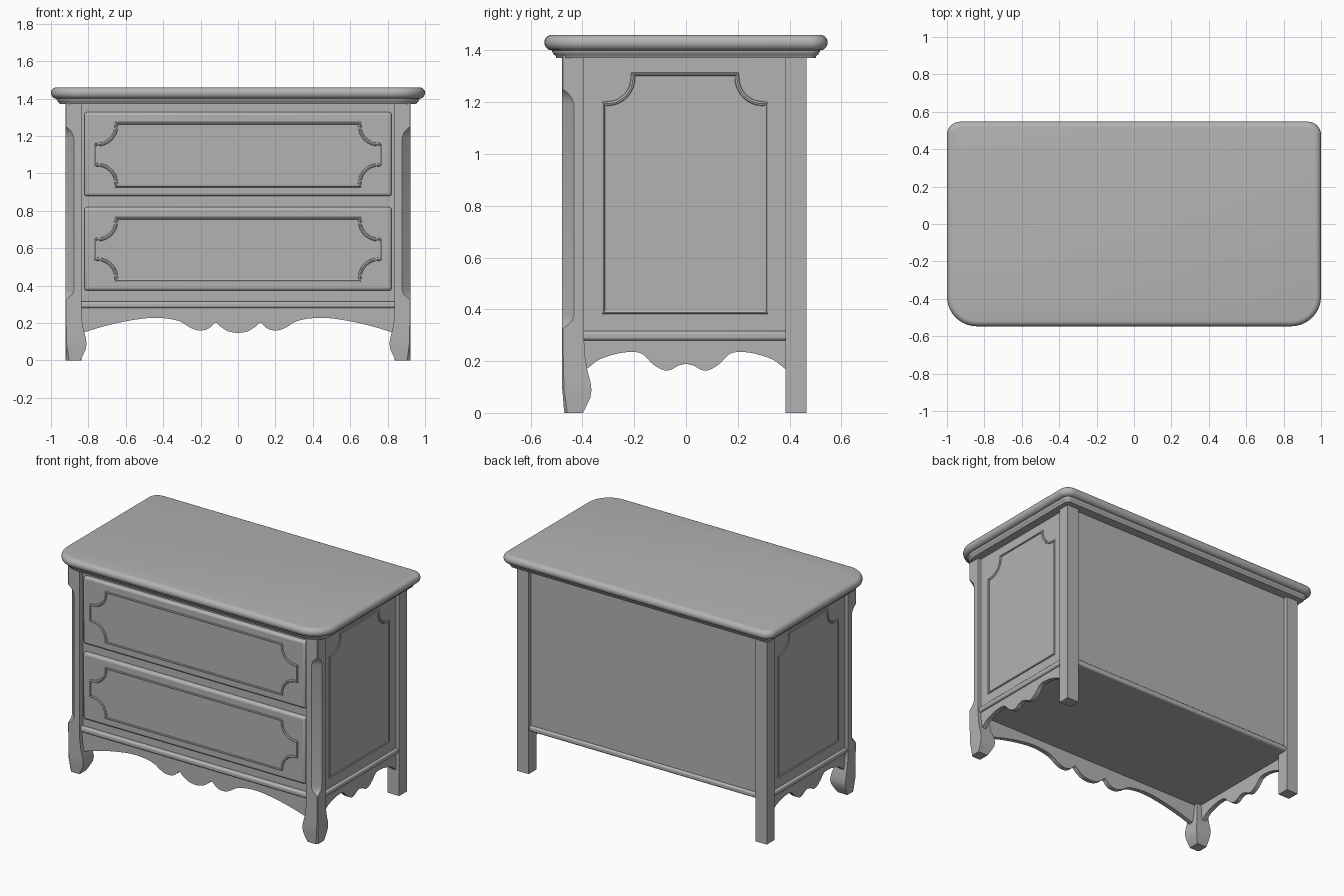
import bpy, bmesh, math

if "Cube" in bpy.data.objects:
    bpy.data.objects.remove(bpy.data.objects["Cube"], do_unlink=True)

GREY = (0.45, 0.45, 0.45, 1)
paint = bpy.data.materials.new("grey_paint")
paint.use_nodes = True
paint.diffuse_color = GREY
paint.node_tree.nodes["Principled BSDF"].inputs["Base Color"].default_value = GREY


def finish(name, bm, smooth=True, bevel=0):
    bmesh.ops.recalc_face_normals(bm, faces=bm.faces[:])
    mesh = bpy.data.meshes.new(name)
    bm.to_mesh(mesh)
    bm.free()
    mesh.materials.append(paint)
    ob = bpy.data.objects.new(name, mesh)
    bpy.context.collection.objects.link(ob)
    if bevel:
        mod = ob.modifiers.new("rounded_edges", "BEVEL")
        mod.width, mod.segments = bevel, 3
    if smooth:
        bpy.ops.object.select_all(action="DESELECT")
        ob.select_set(True)
        bpy.context.view_layer.objects.active = ob
        bpy.ops.object.shade_smooth_by_angle(angle=math.radians(35))
    return ob


def box(name, x, y, z, bevel=0):
    bm = bmesh.new()
    bmesh.ops.create_cube(bm, size=1)
    for v in bm.verts:
        for i, (lo, hi) in enumerate((x, y, z)):
            v.co[i] = hi if v.co[i] > 0 else lo
    return finish(name, bm, bevel > 0, bevel)


def loft(name, rings):
    """Skin a stack of matching rings and cap both ends."""
    bm = bmesh.new()
    rows = [[bm.verts.new(p) for p in ring] for ring in rings]
    n = len(rows[0])
    for a, b in zip(rows, rows[1:]):
        for i in range(n):
            j = (i + 1) % n
            bm.faces.new((a[i], a[j], b[j], b[i]))
    bm.faces.new(rows[0])
    bm.faces.new(rows[-1])
    return finish(name, bm)


def rounded_outline(inset, z, front_r=0.16, back_r=0.07, steps=10):
    """Rectangle with wide front corners and tight back corners."""
    pts = []
    for q, (sx, sy) in enumerate(((1, 1), (-1, 1), (-1, -1), (1, -1))):
        r = back_r if sy > 0 else front_r
        for k in range(steps + 1):
            a = math.pi / 2 * (q + k / steps)
            pts.append((sx * (1 - r) + (r - inset) * math.cos(a),
                        sy * (0.547 - r) + (r - inset) * math.sin(a), z))
    return pts


# Table top with a rounded edge, and the cove moulding under it
edge = [(0.03 - 0.03 * math.cos(a), 1.43 + 0.03 * math.sin(a))
        for a in (math.pi * (k / 10 - 0.5) for k in range(11))]
loft("table_top", [rounded_outline(*p) for p in edge])
cove = [(0.046, 1.37), (0.044, 1.378), (0.036, 1.385), (0.03, 1.395), (0.03, 1.41)]
loft("top_moulding", [rounded_outline(*p) for p in cove])

# Carcass and base slab with rounded edge
box("carcass", (-0.9, 0.9), (-0.44, 0.44), (0.3, 1.39))
box("base_moulding", (-0.915, 0.915), (-0.465, 0.455), (0.28, 0.316), 0.012)

# Front legs: stopped chamfer on the outer corner and a swelling foot
# Each station is height, inner swell, outer taper, chamfer
stations = [(0, -0.005, 0.008, 0.012), (0.03, 0.01, 0.005, 0.01), (0.06, 0.024, 0.003, 0.008),
            (0.09, 0.028, 0, 0.007), (0.12, 0.024, 0, 0.006), (0.17, 0.011, 0, 0.005),
            (0.22, 0.003, 0, 0.004), (0.27, 0, 0, 0.003), (0.325, 0, 0, 0.003),
            (0.34, 0, 0, 0.022), (0.355, 0, 0, 0.038), (0.375, 0, 0, 0.045),
            (1.19, 0, 0, 0.045), (1.215, 0, 0, 0.038), (1.235, 0, 0, 0.022),
            (1.25, 0, 0, 0.003), (1.38, 0, 0, 0.003)]


def leg_ring(side, z, swell, taper, cut):
    ox, oy = 0.923 - taper, -0.478 + taper
    ix, iy = 0.838 - swell, -0.393 + swell
    return [(side * x, y, z) for x, y in
            ((ix, oy), (ox - cut, oy), (ox, oy + cut), (ox, iy), (ix, iy))]


for side, word in ((1, "left"), (-1, "right")):
    loft("front_leg_" + word, [leg_ring(side, *s) for s in stations])
    box("back_leg_" + word, sorted((side * 0.838, side * 0.923)), (0.385, 0.465), (0, 1.38))


# Scalloped aprons, described by half of the lower edge
def spline(pts, steps=6):
    out = []
    for i in range(len(pts) - 1):
        p = [pts[max(0, min(len(pts) - 1, i + k))] for k in (-1, 0, 1, 2)]
        for t in (k / steps for k in range(steps)):
            out.append(tuple(0.5 * (2 * b + (c - a) * t + (2 * a - 5 * b + 4 * c - d) * t * t
                                    + (3 * b - a - 3 * c + d) * t ** 3) for a, b, c, d in zip(*p)))
    return out + [pts[-1]]


def apron(name, half, place):
    right = spline(half)
    low = [(-u, z) for u, z in reversed(right)][:-1] + right
    bm = bmesh.new()
    rows = [[bm.verts.new(place(u, h, d)) for u, h in line]
            for d, line in ((0, low), (0, [(u, 0.29) for u, _ in low]),
                            (1, [(u, 0.29) for u, _ in low]), (1, low))]
    for a, b in zip(rows, rows[1:] + rows[:1]):
        for i in range(len(low) - 1):
            bm.faces.new((a[i], a[i + 1], b[i + 1], b[i]))
    for i in (0, -1):
        bm.faces.new([r[i] for r in rows])
    finish(name, bm)


front_half = [(0, 0.146), (0.05, 0.155), (0.09, 0.178), (0.12, 0.202), (0.15, 0.175),
              (0.18, 0.162), (0.22, 0.162), (0.26, 0.178), (0.32, 0.212), (0.43, 0.228),
              (0.55, 0.218), (0.7, 0.187), (0.85, 0.142)]
side_half = [(0, 0.19), (0.03, 0.182), (0.06, 0.166), (0.09, 0.166), (0.13, 0.19),
             (0.165, 0.225), (0.2, 0.235), (0.26, 0.23), (0.33, 0.208), (0.37, 0.18), (0.395, 0.16)]
apron("front_apron", front_half, lambda u, z, d: (u, -0.45 + 0.03 * d, z))
for side, word in ((1, "left"), (-1, "right")):
    apron("side_apron_" + word, side_half,
          lambda u, z, d, s=side: (s * (0.9 - 0.03 * d), u, z))


# Raised beads with scooped corners
def bead(name, half_w, low, high, scoop_bottom, place, r=0.1):
    step = 0.014
    top = [(half_w - r - step, high), (half_w - r - step, high - step)]
    for k in range(9):
        a = math.pi + math.pi / 2 * k / 8
        top.append((half_w - step + r * math.cos(a), high - step + r * math.sin(a)))
    top += [(half_w - step, high - r - step), (half_w, high - r - step)]
    bottom = [(u, low + high - z) for u, z in reversed(top)] if scoop_bottom else [(half_w, low)]
    half = top + bottom
    path = half + [(-u, z) for u, z in reversed(half)]
    clean = [p for i, p in enumerate(path) if math.dist(p, path[i - 1]) > 0.002]
    curve = bpy.data.curves.new(name, "CURVE")
    curve.dimensions = "3D"
    curve.bevel_depth, curve.bevel_resolution = 0.01, 2
    line = curve.splines.new("POLY")
    line.points.add(len(clean) - 1)
    for point, (u, z) in zip(line.points, clean):
        point.co = (*place(u, z), 1)
    line.use_cyclic_u = True
    temp = bpy.data.objects.new(name + "_path", curve)
    bpy.context.collection.objects.link(temp)
    mesh = temp.evaluated_get(bpy.context.evaluated_depsgraph_get()).to_mesh()
    bm = bmesh.new()
    bm.from_mesh(mesh)
    bpy.data.objects.remove(temp, do_unlink=True)
    finish(name, bm)


# Drawers
for word, low, high in (("lower", 0.373, 0.82), ("upper", 0.878, 1.328)):
    box(word + "_drawer", (-0.822, 0.822), (-0.467, -0.42), (low, high), 0.016)
    bead(word + "_drawer_bead", 0.765, low + 0.054, high - 0.06, True, lambda u, z: (u, -0.464, z))

# Side panel beads
for side, word in ((1, "left"), (-1, "right")):
    bead("side_bead_" + word, 0.315, 0.388, 1.308, False,
         lambda u, z, s=side: (s * 0.897, u - 0.004, z))
